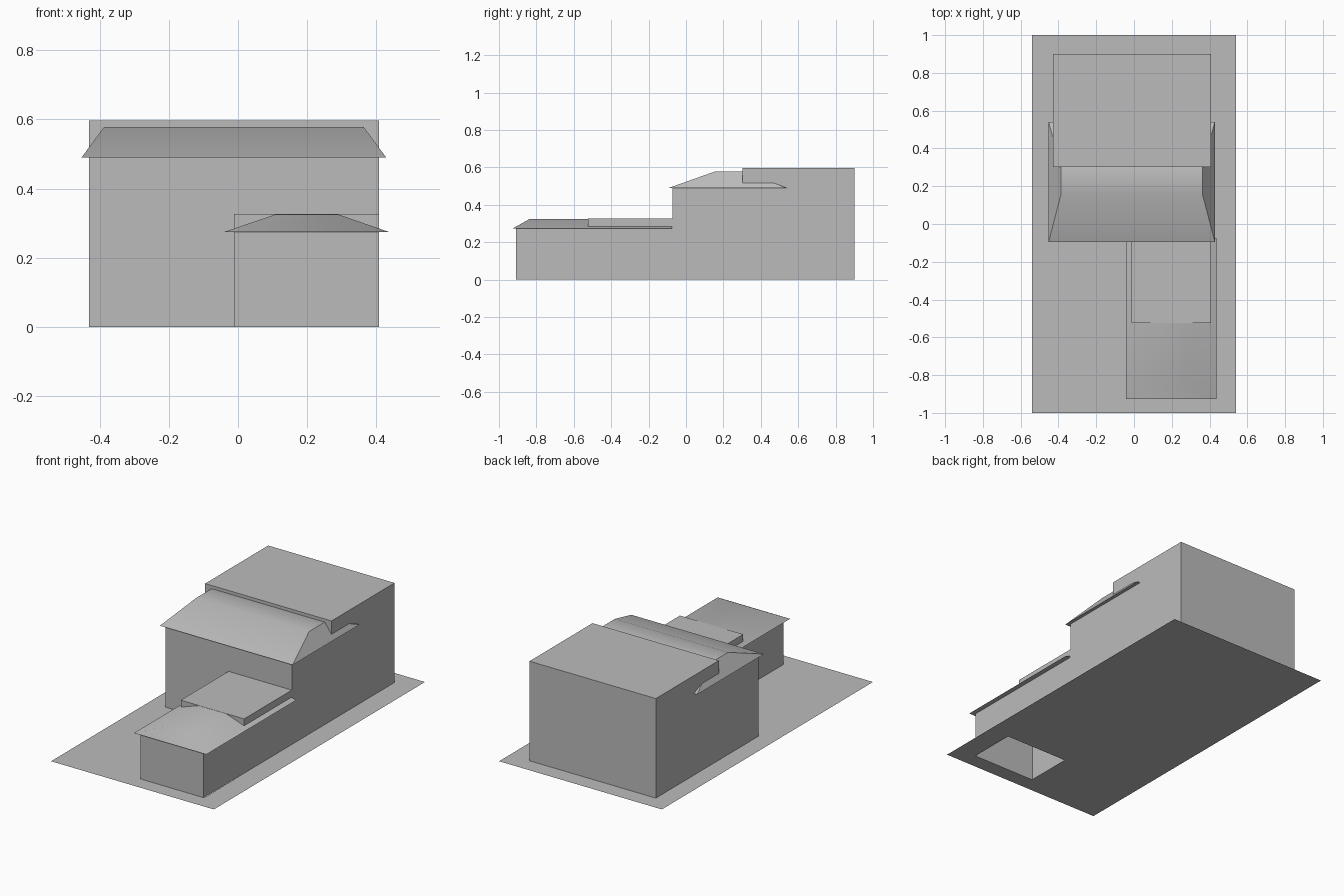
import bpy, bmesh, math

cube = bpy.data.objects.get("Cube")
if cube:
    bpy.data.objects.remove(cube, do_unlink=True)

# One plain grey for the whole model
grey = bpy.data.materials.new("plain_grey")
grey.use_nodes = True
grey.diffuse_color = (0.5, 0.5, 0.5, 1)
grey.node_tree.nodes["Principled BSDF"].inputs["Base Color"].default_value = (0.5, 0.5, 0.5, 1)


def finish(name, bm, smooth=False):
    bmesh.ops.remove_doubles(bm, verts=bm.verts, dist=0.0001)
    mesh = bpy.data.meshes.new(name)
    bm.to_mesh(mesh)
    bm.free()
    mesh.materials.append(grey)
    obj = bpy.data.objects.new(name, mesh)
    bpy.context.collection.objects.link(obj)
    if smooth:
        bpy.ops.object.select_all(action='DESELECT')
        obj.select_set(True)
        bpy.context.view_layer.objects.active = obj
        bpy.ops.object.shade_smooth_by_angle(angle=math.radians(40))
        obj.select_set(False)
    return obj


def extruded_walls(name, x0, x1, profile):
    """Extrude a (y, z) side profile along x, leaving the base open."""
    bm = bmesh.new()
    side = bm.faces.new([bm.verts.new((x0, y, z)) for y, z in profile])
    out = bmesh.ops.extrude_face_region(bm, geom=[side], use_keep_orig=True)
    moved = [v for v in out["geom"] if isinstance(v, bmesh.types.BMVert)]
    bmesh.ops.translate(bm, verts=moved, vec=(x1 - x0, 0, 0))
    bmesh.ops.recalc_face_normals(bm, faces=bm.faces)
    base = [f for f in bm.faces if all(v.co.z < 0.001 for v in f.verts)]
    bmesh.ops.delete(bm, geom=base, context='FACES_ONLY')
    return finish(name, bm)


def hip_roof(name, eave, ridge, z0, z1):
    """Closed roof between an eave rectangle and a ridge rectangle (x0, x1, y0, y1)."""
    bm = bmesh.new()
    rings = []
    for (x0, x1, y0, y1), z in ((eave, z0), (ridge, z1)):
        corners = ((x0, y0), (x1, y0), (x1, y1), (x0, y1))
        rings.append([bm.verts.new((x, y, z)) for x, y in corners])
    low, high = rings
    bm.faces.new(low[::-1])
    bm.faces.new(high)
    for i in range(4):
        j = (i + 1) % 4
        bm.faces.new((low[i], low[j], high[j], high[i]))
    return finish(name, bm, smooth=True)


# Ground sheet with an opening under the front wing
bm = bmesh.new()
xs, ys = (-0.54, -0.01, 0.41, 0.54), (-1, -0.908, -0.62, 1)
for i in range(3):
    for j in range(3):
        if (i, j) != (1, 1):
            corners = ((xs[i], ys[j]), (xs[i + 1], ys[j]),
                       (xs[i + 1], ys[j + 1]), (xs[i], ys[j + 1]))
            bm.faces.new([bm.verts.new((x, y, 0)) for x, y in corners])
finish("ground_sheet", bm)

# Main house: low front part under the roof, taller flat-topped rear
extruded_walls("main_house", -0.43, 0.408,
               ((-0.073, 0), (0.9, 0), (0.9, 0.597), (0.303, 0.597),
                (0.303, 0.49), (-0.073, 0.49)))
hip_roof("main_roof", (-0.452, 0.428, -0.094, 0.54),
         (-0.387, 0.363, 0.155, 0.31), 0.49, 0.578)

# Front wing: low front part under its roof, flat-topped block behind
extruded_walls("front_wing", -0.012, 0.408,
               ((-0.908, 0), (-0.073, 0), (-0.073, 0.326),
                (-0.525, 0.326), (-0.525, 0.275), (-0.908, 0.275)))
hip_roof("front_wing_roof", (-0.042, 0.438, -0.926, -0.075),
         (0.108, 0.29, -0.835, -0.075), 0.274, 0.325)
